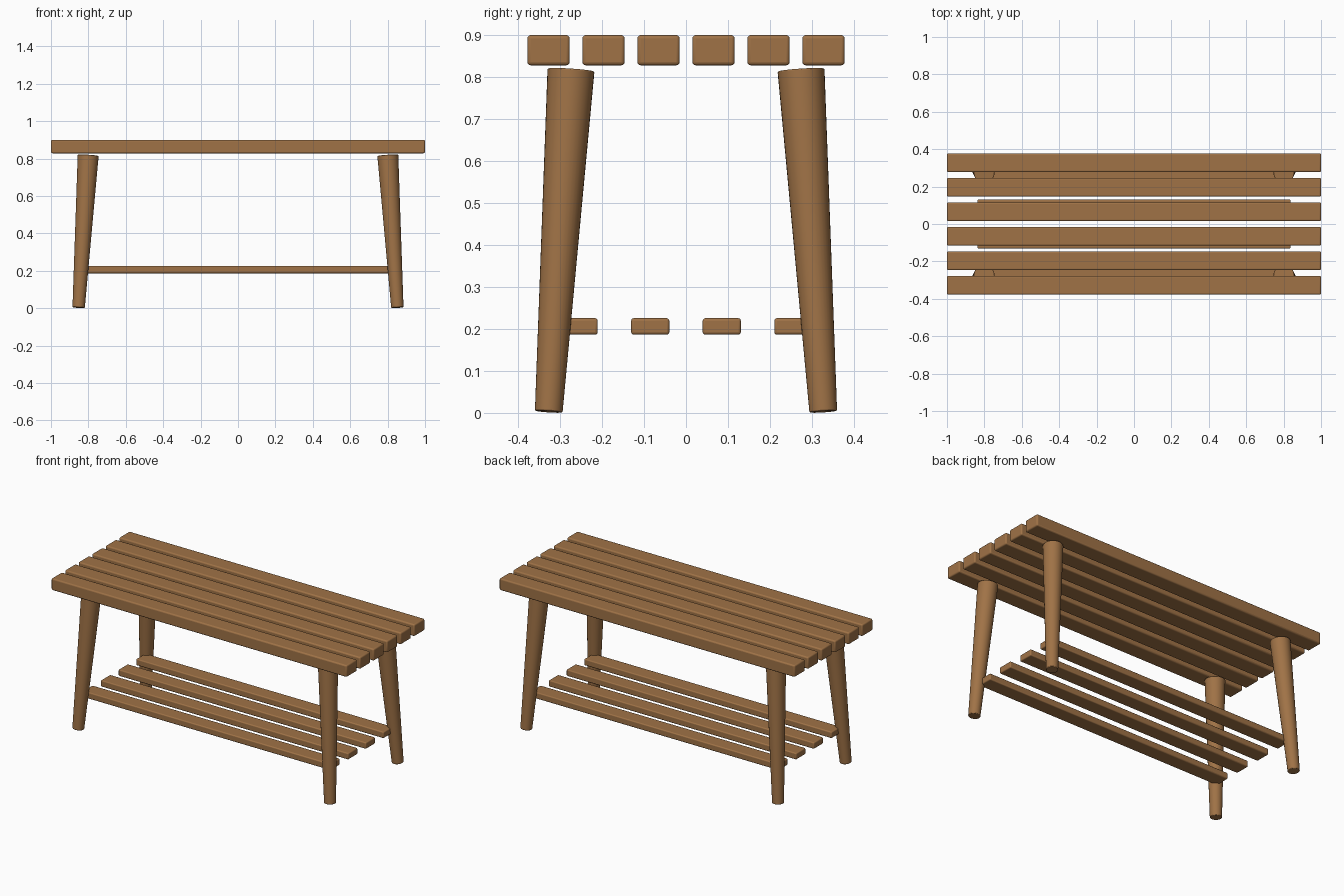
import bpy
import math
from mathutils import Vector

cube = bpy.data.objects.get("Cube")
if cube:
    bpy.data.objects.remove(cube, do_unlink=True)

# Single warm wood colour
wood = bpy.data.materials.new("warm_wood")
wood.use_nodes = True
wood.diffuse_color = (0.35, 0.17, 0.062, 1)
bsdf = next(n for n in wood.node_tree.nodes if n.type == 'BSDF_PRINCIPLED')
bsdf.inputs["Base Color"].default_value = wood.diffuse_color
bsdf.inputs["Roughness"].default_value = 0.7


def finish(obj, name, bevel, segments):
    """Name, colour, soften and smooth a part."""
    obj.name = name
    obj.data.materials.append(wood)
    bpy.ops.object.transform_apply(location=False, rotation=False, scale=True)
    mod = obj.modifiers.new("soft_edges", 'BEVEL')
    mod.width = bevel
    mod.segments = segments
    mod.limit_method = 'ANGLE'
    mod.angle_limit = math.radians(40)
    bpy.ops.object.shade_smooth_by_angle(angle=math.radians(35))


def slat(name, y, z, size, bevel):
    bpy.ops.mesh.primitive_cube_add(size=1, location=(0, y, z))
    obj = bpy.context.object
    obj.scale = size
    finish(obj, name, bevel, 3)


def leg(name, sx, sy):
    """Splayed round leg, tapering towards the foot."""
    foot = Vector((sx * 0.852, sy * 0.327, 0.003))
    top = Vector((sx * 0.801, sy * 0.274, 0.817))
    axis = top - foot
    bpy.ops.mesh.primitive_cone_add(vertices=32, radius1=0.033, radius2=0.056,
                                    depth=axis.length, location=(foot + top) / 2)
    obj = bpy.context.object
    obj.rotation_euler = axis.to_track_quat('Z', 'Y').to_euler()
    finish(obj, name, 0.003, 2)


# Seat slats
for i in range(6):
    slat(f"seat_slat_{i + 1}", (i - 2.5) * 0.131, 0.864, (2, 0.101, 0.072), 0.008)

# Lower shelf slats
for i in range(4):
    slat(f"shelf_slat_{i + 1}", (i - 1.5) * 0.1705, 0.206, (1.676, 0.091, 0.039), 0.006)

# Legs
for side, sx in (("left", 1), ("right", -1)):
    for end, sy in (("front", -1), ("back", 1)):
        leg(f"{end}_{side}_leg", sx, sy)
